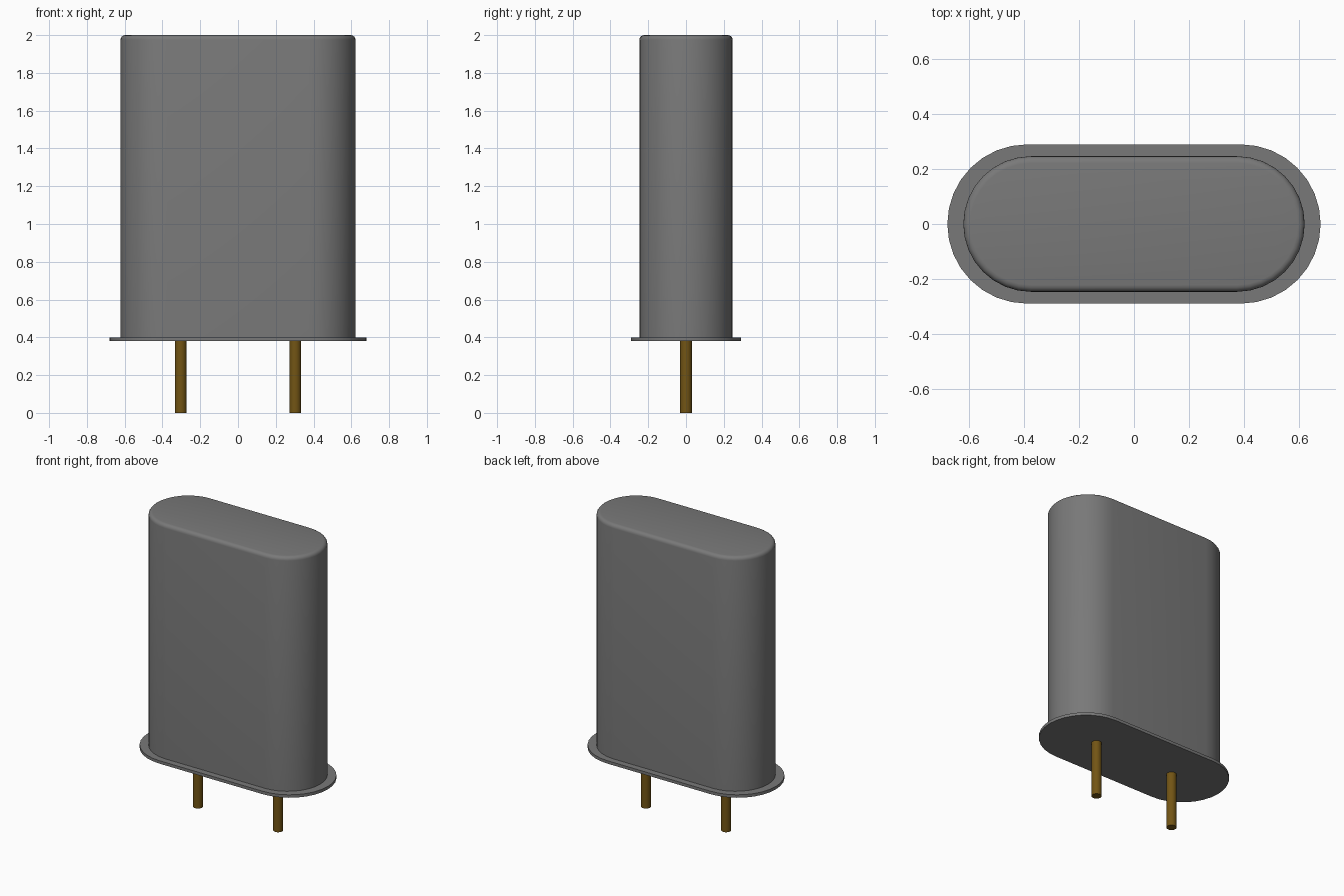
import bpy, bmesh, math

if "Cube" in bpy.data.objects:
    bpy.data.objects.remove(bpy.data.objects["Cube"])


def material(name, rgb, metallic=0.0):
    m = bpy.data.materials.new(name)
    m.use_nodes = True
    m.diffuse_color = (*rgb, 1)
    m.node_tree.nodes["Principled BSDF"].inputs["Base Color"].default_value = (*rgb, 1)
    return m


grey = material("metal grey", (0.19, 0.19, 0.19))
gold = material("dark gold", (0.17, 0.09, 0.007))


def outline(half_straight, radius, steps):
    """Rounded-end slot outline; a zero straight gives a circle."""
    points = []
    for side, start in ((1, -math.pi / 2), (-1, math.pi / 2)):
        for i in range(steps + 1 if half_straight else steps):
            a = start + math.pi * i / steps
            points.append((side * half_straight + radius * math.cos(a), radius * math.sin(a)))
    return points


def loft(name, half_straight, rings, mat, steps=16, x=0.0):
    """Stack outlines given as (z, radius), close both ends and shade."""
    bm = bmesh.new()
    loops = [[bm.verts.new((px, py, z)) for px, py in outline(half_straight, r, steps)]
             for z, r in rings]
    for low, high in zip(loops, loops[1:]):
        for i in range(len(low)):
            j = (i + 1) % len(low)
            bm.faces.new((low[i], low[j], high[j], high[i]))
    bm.faces.new(loops[0][::-1])
    bm.faces.new(loops[-1])
    mesh = bpy.data.meshes.new(name)
    bm.to_mesh(mesh)
    bm.free()
    mesh.materials.append(mat)
    obj = bpy.data.objects.new(name, mesh)
    obj.location.x = x
    bpy.context.collection.objects.link(obj)
    bpy.context.view_layer.objects.active = obj
    obj.select_set(True)
    bpy.ops.object.shade_smooth_by_angle(angle=math.radians(35))
    obj.select_set(False)
    return obj


# Can with a softly rounded top edge
radius, fillet, top = 0.247, 0.025, 2.0
rounded = [(top - fillet + fillet * math.sin(a), radius - fillet + fillet * math.cos(a))
           for a in (math.pi / 2 * i / 4 for i in range(5))]
loft("can", 0.375, [(0.4, radius)] + rounded, grey)

# Thin base flange
loft("base_flange", 0.39, [(0.38, 0.29), (0.4, 0.29)], grey)

# Two round pins
for side, x in (("left", 0.303), ("right", -0.303)):
    loft(side + "_pin", 0, [(0, 0.031), (0.385, 0.031)], gold, x=x)
